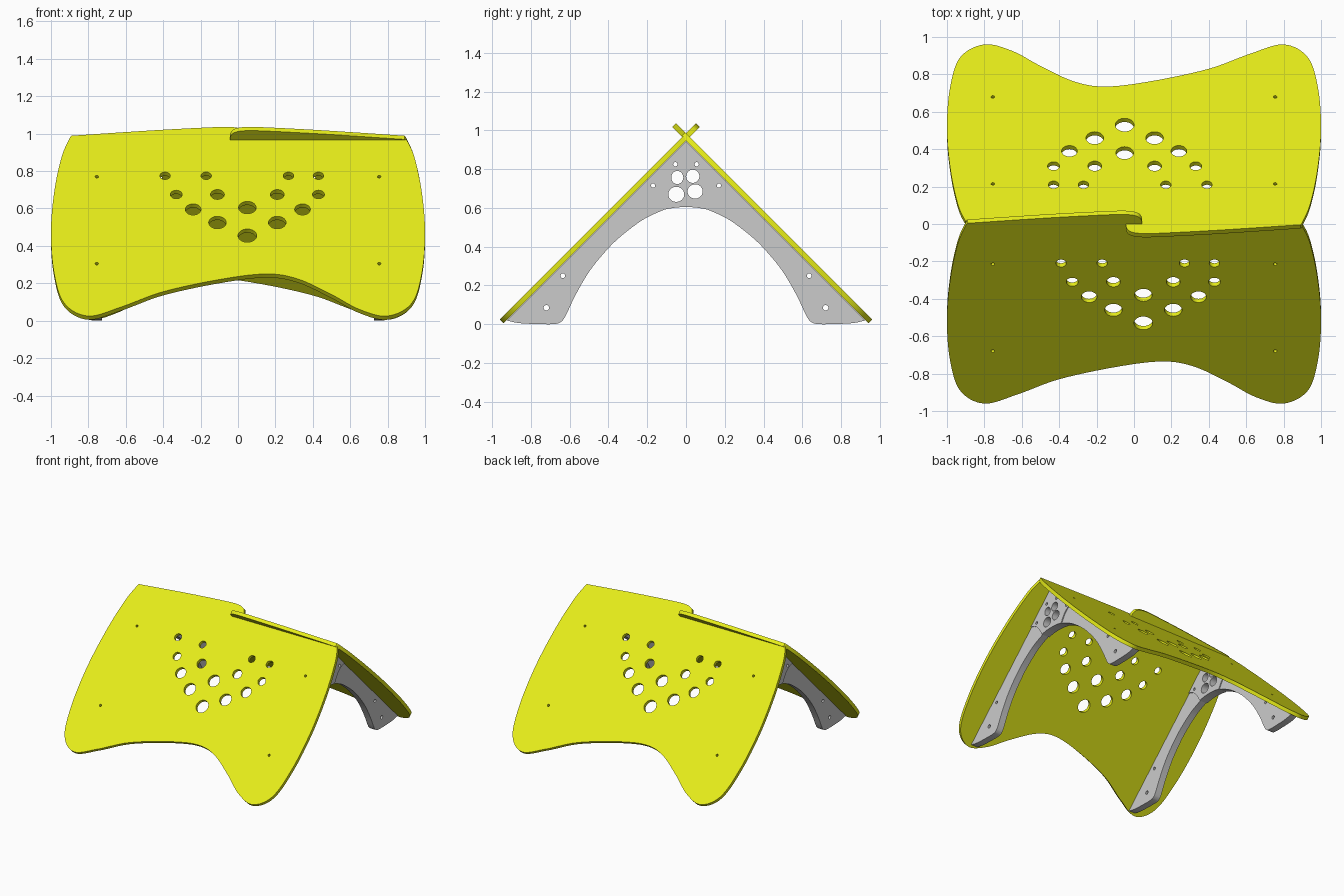
import bpy, bmesh
from math import sin, cos, pi, sqrt, radians
from mathutils import Matrix

if "Cube" in bpy.data.objects:
    bpy.data.objects.remove(bpy.data.objects["Cube"])

R2 = sqrt(2)


def smooth(pts, n=8):
    """Open Catmull-Rom curve through pts."""
    p = [pts[0]] + list(pts) + [pts[-1]]
    out = []
    for i in range(1, len(p) - 2):
        for k in range(n):
            t = k / n
            out.append(tuple(
                0.5 * (2 * b + (c - a) * t + (2 * a - 5 * b + 4 * c - d) * t * t
                       + (3 * b - a - 3 * c + d) * t ** 3)
                for a, b, c, d in zip(p[i - 1], p[i], p[i + 1], p[i + 2])))
    return out + [tuple(pts[-1])]


def ellipse(x, y, rx, ry=None, n=28):
    ry = ry or rx
    return [(x + rx * cos(2 * pi * i / n), y + ry * sin(2 * pi * i / n)) for i in range(n)]


def plate(name, loops, thick, matrix, mat=None):
    """Flat plate from an outline plus hole loops."""
    cu = bpy.data.curves.new(name, 'CURVE')
    cu.dimensions = '2D'
    cu.fill_mode = 'BOTH'
    cu.extrude = thick / 2
    for loop in loops:
        s = cu.splines.new('POLY')
        s.points.add(len(loop) - 1)
        for pt, (x, y) in zip(s.points, loop):
            pt.co = (x, y, 0, 1)
        s.use_cyclic_u = True
    ob = bpy.data.objects.new(name, cu)
    bpy.context.collection.objects.link(ob)
    bpy.ops.object.select_all(action='DESELECT')
    bpy.context.view_layer.objects.active = ob
    ob.select_set(True)
    bpy.ops.object.convert(target='MESH')
    ob = bpy.context.object
    bm = bmesh.new()
    bm.from_mesh(ob.data)
    bmesh.ops.remove_doubles(bm, verts=bm.verts, dist=1e-5)
    bmesh.ops.recalc_face_normals(bm, faces=bm.faces)
    bm.to_mesh(ob.data)
    bm.free()
    bpy.ops.object.shade_smooth_by_angle(angle=radians(30))
    if mat:
        ob.data.materials.append(mat)
    ob.matrix_world = matrix
    return ob


yellow = bpy.data.materials.new("yellow_board")
yellow.diffuse_color = (0.8, 0.85, 0.01, 1)
yellow.use_nodes = True
yellow.node_tree.nodes["Principled BSDF"].inputs["Base Color"].default_value = yellow.diffuse_color

# Sloping board outline: (x, y on the outer face), counter-clockwise from top left
side_and_bottom = smooth([
    (-0.895, 0.0), (-0.94, -0.1), (-0.98, -0.28), (-1.0, -0.5), (-0.985, -0.72),
    (-0.93, -0.89), (-0.80, -0.96), (-0.62, -0.91), (-0.4, -0.83), (-0.1, -0.765),
    (0.15, -0.735), (0.32, -0.762), (0.5, -0.845), (0.65, -0.925), (0.80, -0.96),
    (0.93, -0.89), (0.985, -0.72), (1.0, -0.5), (0.98, -0.28), (0.94, -0.1), (0.9, -0.015)])
slot = [(-0.042, -0.015), (-0.042, 0.0)]
tab = smooth([(0.042, 0.0), (0.04, 0.02), (0.02, 0.04), (-0.03, 0.05), (-0.12, 0.05),
              (-0.45, 0.033), (-0.89, 0.004)])
outline = side_and_bottom + slot + tab

# Round holes: x, height, radius
holes = [(0.05, 0.455, 0.05), (0.05, 0.605, 0.047)]
for z, r, xs in [(0.525, 0.047, (-0.11, 0.21)), (0.595, 0.042, (-0.24, 0.345)),
                 (0.675, 0.037, (-0.11, 0.21)), (0.675, 0.032, (-0.33, 0.43)),
                 (0.775, 0.028, (-0.39, -0.17, 0.27, 0.43)),
                 (0.77, 0.009, (-0.755, 0.755)), (0.305, 0.009, (-0.755, 0.755))]:
    holes += [(x, z, r) for x in xs]

TOP, T = 0.985, 0.028
loops = [[(x, y * R2) for x, y in outline]]
loops += [ellipse(x, (z - TOP) * R2, r) for x, z, r in holes]
slope = (Matrix.Translation((0, 0, TOP)) @ Matrix.Rotation(radians(45), 4, 'X')
         @ Matrix.Translation((0, 0, -T / 2)))

# Two interlocking boards, the second turned half a circle
plate("front_board", loops, T, slope, yellow)
plate("back_board", loops, T, Matrix.Rotation(pi, 4, 'Z') @ slope, yellow)

# End frames, drawn in the y-z plane: a ridge bracket and two legs each
joint = smooth([(-0.235, 0.71), (-0.195, 0.697), (-0.155, 0.665), (-0.13, 0.63), (-0.11, 0.592)])
arch_top = smooth([(-0.11, 0.592), (-0.05, 0.602), (0, 0.604), (0.05, 0.602), (0.11, 0.592)])
bracket = [(0, 0.945)] + joint[:-1] + arch_top + [(-y, z) for y, z in joint[-2::-1]]
finger_holes = [(-0.045, 0.757, 0.031, 0.034), (0.035, 0.763, 0.034, 0.034),
                (-0.05, 0.67, 0.041, 0.039), (0.047, 0.685, 0.039, 0.037)]
bracket_loops = [bracket] + [ellipse(*h) for h in finger_holes]
bracket_loops += [ellipse(s * y, z, 0.011) for s in (-1, 1) for y, z in ((0.055, 0.825), (0.17, 0.715))]

foot = smooth([(-0.925, 0.02), (-0.86, 0.006), (-0.76, 0.001), (-0.68, 0.001), (-0.645, 0.012),
               (-0.62, 0.045), (-0.57, 0.15), (-0.5, 0.27), (-0.42, 0.37), (-0.34, 0.45),
               (-0.22, 0.54), (-0.11, 0.592)])
leg_loops = [foot + joint[-2::-1], ellipse(-0.635, 0.25, 0.012), ellipse(-0.72, 0.085, 0.014)]

stand = Matrix(((0, 0, 1, 0), (1, 0, 0, 0), (0, 1, 0, 0), (0, 0, 0, 1)))
for side, x in (("left", -0.755), ("right", 0.755)):
    m = Matrix.Translation((x, 0, 0)) @ stand
    plate(side + "_ridge_bracket", bracket_loops, 0.07, m)
    plate(side + "_front_leg", leg_loops, 0.055, m)
    plate(side + "_back_leg", leg_loops, 0.055,
          Matrix.Translation((x, 0, 0)) @ Matrix.Rotation(pi, 4, 'Z') @ stand)
